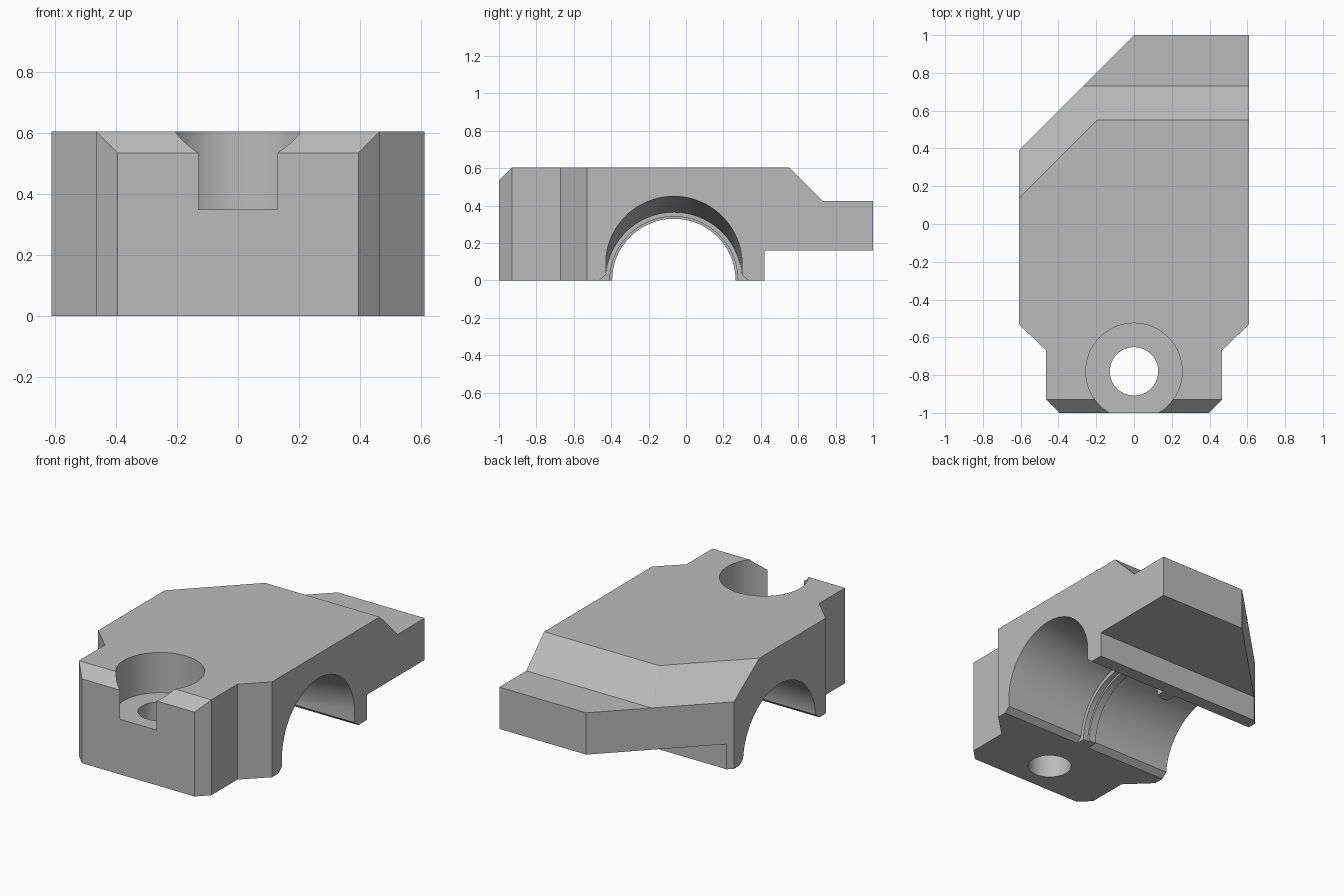
import bpy, bmesh, math
from mathutils import Vector

cube = bpy.data.objects.get("Cube")
if cube:
    bpy.data.objects.remove(cube)

grey = bpy.data.materials.new("plain_grey")
grey.use_nodes = True
grey.diffuse_color = (0.5, 0.5, 0.5, 1)
grey.node_tree.nodes["Principled BSDF"].inputs["Base Color"].default_value = (0.5, 0.5, 0.5, 1)


def loft(name, sections):
    """Closed solid through a row of matching cross-sections."""
    bm = bmesh.new()
    rings = [[bm.verts.new(p) for p in sec] for sec in sections]
    n = len(rings[0])
    for a, b in zip(rings, rings[1:]):
        for i in range(n):
            j = (i + 1) % n
            bm.faces.new((a[i], a[j], b[j], b[i]))
    bm.faces.new(rings[0])
    bm.faces.new(rings[-1])
    bmesh.ops.recalc_face_normals(bm, faces=bm.faces)
    mesh = bpy.data.meshes.new(name)
    bm.to_mesh(mesh)
    bm.free()
    mesh.materials.append(grey)
    obj = bpy.data.objects.new(name, mesh)
    bpy.context.collection.objects.link(obj)
    return obj


def circle(r, y, z, n=72):
    return [(r * math.cos(math.tau * i / n), y + r * math.sin(math.tau * i / n), z)
            for i in range(n)]


def carve(target, tool, operation):
    tool.hide_render = True
    mod = target.modifiers.new(tool.name, 'BOOLEAN')
    mod.operation = operation
    mod.solver = 'EXACT'
    mod.object = tool
    bpy.context.view_layer.objects.active = target
    bpy.ops.object.modifier_apply(modifier=mod.name)
    bpy.data.objects.remove(tool)


# Block from the plan outline
outline = [(0.395, -1), (0.465, -0.93), (0.465, -0.67), (0.61, -0.53), (0.61, 1), (0, 1),
           (-0.61, 0.39), (-0.61, -0.53), (-0.465, -0.67), (-0.465, -0.93), (-0.395, -1)]
body = loft("clamp_body", [[(x, y, z) for x, y in outline] for z in (-0.1, 0.7)])

# Side profile: front chamfer, rear slope, rear lip and foot
profile = [(-1.1, 0), (-1.1, 0.435), (-0.93, 0.605), (0.55, 0.605), (0.73, 0.425),
           (1.1, 0.425), (1.1, 0.16), (0.42, 0.16), (0.42, 0)]
side = loft("side_profile", [[(x, y, z) for y, z in profile] for x in (-0.8, 0.8)])
carve(body, side, 'INTERSECT')

# Slope along the diagonal corner
bm = bmesh.new()
bm.from_mesh(body.data)
cut = bmesh.ops.bisect_plane(bm, geom=bm.verts[:] + bm.edges[:] + bm.faces[:],
                             plane_co=(0, 1, 0.425),
                             plane_no=Vector((-0.707, 0.707, 1)).normalized(),
                             clear_outer=True)
rim = [e for e in bm.edges if e.is_boundary]
bmesh.ops.holes_fill(bm, edges=rim)
bmesh.ops.recalc_face_normals(bm, faces=bm.faces)
bm.to_mesh(body.data)
bm.free()


# Half-round bore: straight on one side, a stepped ridge, then tilted upward
def arch(x, r, lift, chamfer):
    steps, start, cy = 48, 0.1, -0.065
    arc = [start + (math.pi - 2 * start) * i / steps for i in range(steps + 1)]
    pts = [(x, cy + r * math.cos(a), lift + r * math.sin(a)) for a in arc]
    foot = [(r * math.cos(start), 0.03), (r + chamfer, 0), (r + 3 * chamfer, -0.1)]
    left = [(x, cy - w, z) for w, z in foot]
    right = [(x, cy + w, z) for w, z in reversed(foot)]
    return pts + left + right


bore = loft("bore", [arch(*s) for s in (
    (-0.7, 0.365, 0, 0.035), (-0.035, 0.365, 0, 0.035), (-0.034, 0.33, 0, 0),
    (0.015, 0.33, 0, 0), (0.016, 0.342, 0, 0), (0.05, 0.342, 0, 0),
    (0.051, 0.365, 0, 0.035), (0.7, 0.365, 0.099, 0.035))])
carve(body, bore, 'DIFFERENCE')

# Counterbored bolt hole, open at the front
for name, r, low in (("counterbore", 0.255, 0.35), ("bolt_hole", 0.128, -0.1)):
    carve(body, loft(name, [circle(r, -0.78, z) for z in (low, 0.8)]), 'DIFFERENCE')

bpy.ops.object.select_all(action='DESELECT')
body.select_set(True)
bpy.context.view_layer.objects.active = body
bpy.ops.object.shade_smooth_by_angle(angle=math.radians(20))
